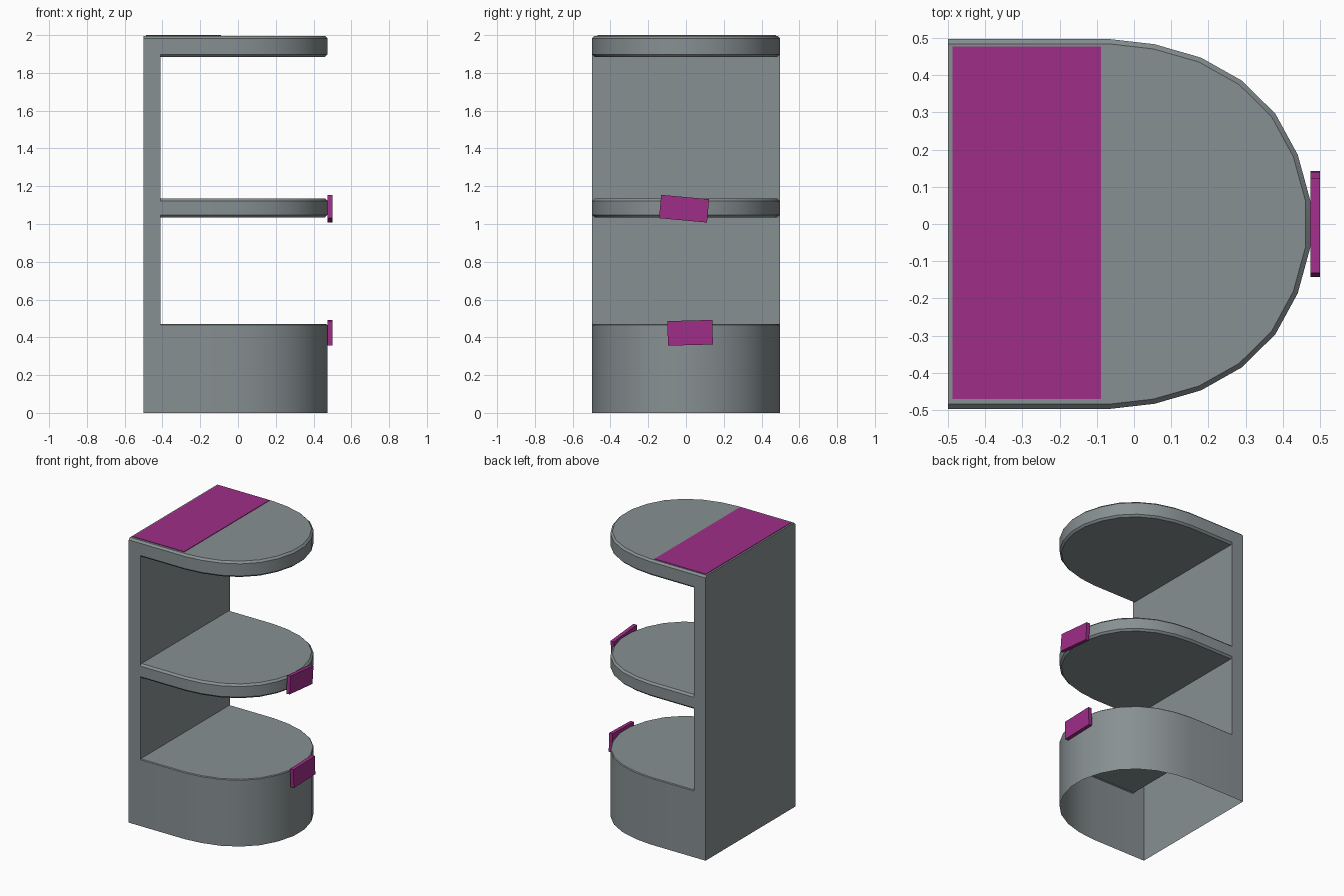
import bpy, bmesh, math
from mathutils import Vector

if "Cube" in bpy.data.objects:
    bpy.data.objects.remove(bpy.data.objects["Cube"])


def material(name, rgb):
    m = bpy.data.materials.new(name)
    m.diffuse_color = (*rgb, 1)
    m.use_nodes = True
    m.node_tree.nodes["Principled BSDF"].inputs["Base Color"].default_value = m.diffuse_color
    return m


GREY = material("cabinet grey", (0.245, 0.28, 0.29))
MAGENTA = material("label magenta", (0.345, 0.027, 0.245))

BACK, INNER, HALF = -0.5, -0.41, 0.497      # back plane, panel front plane, half depth
# rounded nose of the shelves, one half from the tip to the straight side
NOSE = [(0.474, 0.062), (0.44, 0.186), (0.38, 0.296), (0.29, 0.385),
        (0.18, 0.447), (0.055, 0.483), (-0.067, HALF)]


def outline(x0, inset):
    """Counter-clockwise D shape, shrunk by inset everywhere but at its straight back."""
    half = []
    for x, y in NOSE:
        n = Vector(((x + 0.067) / 0.54 ** 2, y / HALF ** 2)).normalized() * inset
        half.append((x - n.x, y - n.y))
    half.append((x0, HALF - inset))
    return [(x, -y) for x, y in reversed(half)] + half


def finish(name, bm, mat, smooth=False):
    me = bpy.data.meshes.new(name)
    bm.to_mesh(me)
    bm.free()
    me.materials.append(mat)
    ob = bpy.data.objects.new(name, me)
    bpy.context.collection.objects.link(ob)
    if smooth:
        bpy.ops.object.select_all(action='DESELECT')
        ob.select_set(True)
        bpy.context.view_layer.objects.active = ob
        bpy.ops.object.shade_smooth_by_angle(angle=math.radians(30))
    return ob


def shelf(name, x0, levels, bottom=True, back=False):
    """Stack D outlines at (z, inset) levels into a rimmed board."""
    bm = bmesh.new()
    rings = [[bm.verts.new((x, y, z)) for x, y in outline(x0, i)] for z, i in levels]
    n = len(rings[0])
    for a, b in zip(rings, rings[1:]):
        for i in range(n if back else n - 1):
            j = (i + 1) % n
            bm.faces.new((a[i], a[j], b[j], b[i]))
    bm.faces.new(rings[-1])
    if bottom:
        bm.faces.new(rings[0][::-1])
    finish(name, bm, GREY, True)


def rim(z0, z1, c=0.013):
    return [(z0, c), (z0 + c, 0), (z1 - c, 0), (z1, c)]


def plate(name, size, centre, tilt=0):
    bm = bmesh.new()
    bmesh.ops.create_cube(bm, size=1)
    bmesh.ops.scale(bm, vec=size, verts=bm.verts)
    ob = finish(name, bm, MAGENTA)
    ob.location = centre
    ob.rotation_euler.x = math.radians(tilt)


# boards: hollow base open underneath, middle shelf, top
shelf("base", INNER, [(0, 0), (0.465, 0), (0.47, 0.005)], bottom=False)
shelf("middle_shelf", INNER, rim(1.035, 1.135))
shelf("top_shelf", BACK, rim(1.885, 1.996), back=True)

# back panel: hollow, open below and behind the base
bm = bmesh.new()
for quad in (
    [(BACK, HALF, 0), (BACK, -HALF, 0), (BACK, -HALF, 1.9), (BACK, HALF, 1.9)],
    [(BACK, -HALF, 0), (INNER, -HALF, 0), (INNER, -HALF, 1.9), (BACK, -HALF, 1.9)],
    [(INNER, HALF, 0), (BACK, HALF, 0), (BACK, HALF, 1.9), (INNER, HALF, 1.9)],
    [(INNER, -HALF, 0.47), (INNER, HALF, 0.47), (INNER, HALF, 1.9), (INNER, -HALF, 1.9)],
):
    bm.faces.new([bm.verts.new(v) for v in quad])
finish("back_panel", bm, GREY)

# coloured plates: top sheet and two slightly crooked shelf tags
plate("top_sheet", (0.399, 0.947, 0.006), (-0.2885, 0.004, 1.997))
plate("middle_tag", (0.026, 0.255, 0.124), (0.487, -0.01, 1.081), -5.2)
plate("base_tag", (0.026, 0.238, 0.13), (0.487, 0.022, 0.424), 1.5)
